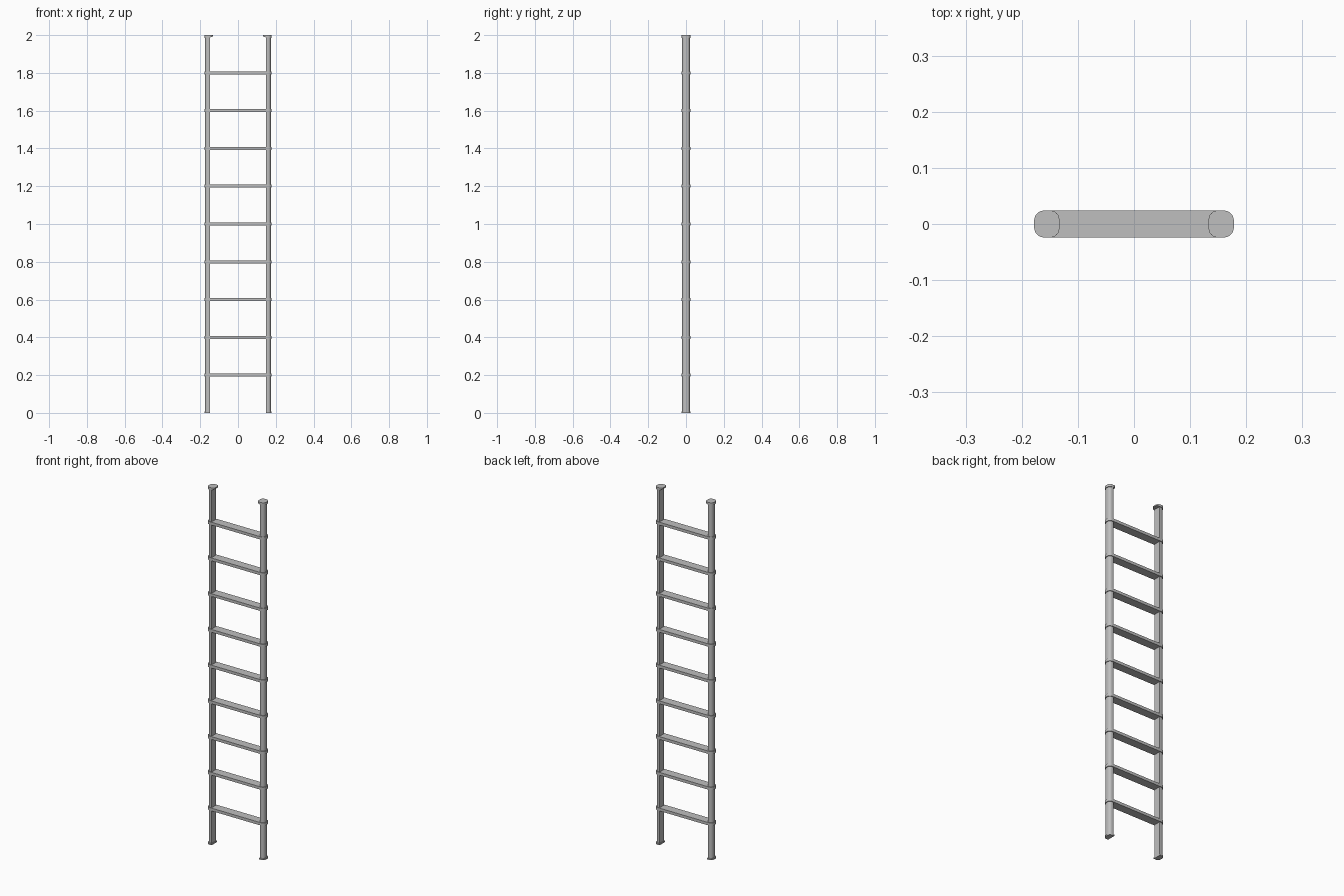
import bpy, bmesh, math

if "Cube" in bpy.data.objects:
    bpy.data.objects.remove(bpy.data.objects["Cube"])

metal = bpy.data.materials.new("light_grey_metal")
metal.diffuse_color = (0.52, 0.52, 0.52, 1)
metal.use_nodes = True
metal.node_tree.nodes["Principled BSDF"].inputs["Base Color"].default_value = metal.diffuse_color


def outline(x0, x1, h, r_in, r_out, n=6):
    """Rounded rectangle from x0 (inner) to x1 (outer), half width h in y."""
    pts = []
    for cx, sy, r, a0 in ((x1, -1, r_out, -90), (x1, 1, r_out, 0),
                          (x0, 1, r_in, 90), (x0, -1, r_in, 180)):
        sx = 1 if cx == x1 else -1
        steps = n if r > 0 else 0
        for i in range(steps + 1):
            a = math.radians(a0 + 90 * i / max(steps, 1))
            pts.append((cx - sx * r + r * math.cos(a),
                        sy * (h - r) + r * math.sin(a)))
    return pts


def loft(name, sections, mirror=False):
    """Join stacked outlines, each a list of (x, y, z) points, into a solid."""
    bm = bmesh.new()
    rings = [[bm.verts.new(p) for p in s] for s in sections]
    n = len(rings[0])
    for lo, hi in zip(rings, rings[1:]):
        for i in range(n):
            j = (i + 1) % n
            bm.faces.new((lo[i], lo[j], hi[j], hi[i]))
    bm.faces.new(rings[0][::-1])
    bm.faces.new(rings[-1])
    bmesh.ops.recalc_face_normals(bm, faces=bm.faces)
    me = bpy.data.meshes.new(name)
    bm.to_mesh(me)
    bm.free()
    me.materials.append(metal)
    ob = bpy.data.objects.new(name, me)
    bpy.context.collection.objects.link(ob)
    if mirror:
        ob.modifiers.new("mirror", 'MIRROR').use_mirror_merge = False
    bpy.ops.object.select_all(action='DESELECT')
    ob.select_set(True)
    bpy.context.view_layer.objects.active = ob
    bpy.ops.object.shade_smooth_by_angle(angle=math.radians(35))
    return ob


def at(pts, z):
    return [(x, y, z) for x, y in pts]


# Side rails: flat inside, rounded outside
rail = outline(0.149, 0.174, 0.02, 0, 0.015)
loft("side_rails", [at(rail, 0.005), at(rail, 1.99)], mirror=True)

# Rungs: flat slabs whose rounded ends wrap round the rails
rung = outline(-0.178, 0.178, 0.024, 0.018, 0.018)
for k in range(1, 10):
    z = 0.2 * k
    loft(f"rung_{k}", [at(rung, z - 0.008), at(rung, z + 0.008)])

# Feet: shallow flared plates
foot = outline(0.147, 0.178, 0.024, 0, 0.018)
loft("feet", [at(foot, 0), at(foot, 0.008)], mirror=True)

# Top caps: plates with a lip pointing inward, thinning to its tip
cap = outline(0.133, 0.178, 0.024, 0.016, 0.018)
under = [(x, y, 1.986 + 0.007 * max(0, (0.155 - x) / 0.022)) for x, y in cap]
loft("top_caps", [under, at(cap, 2.0)], mirror=True)
